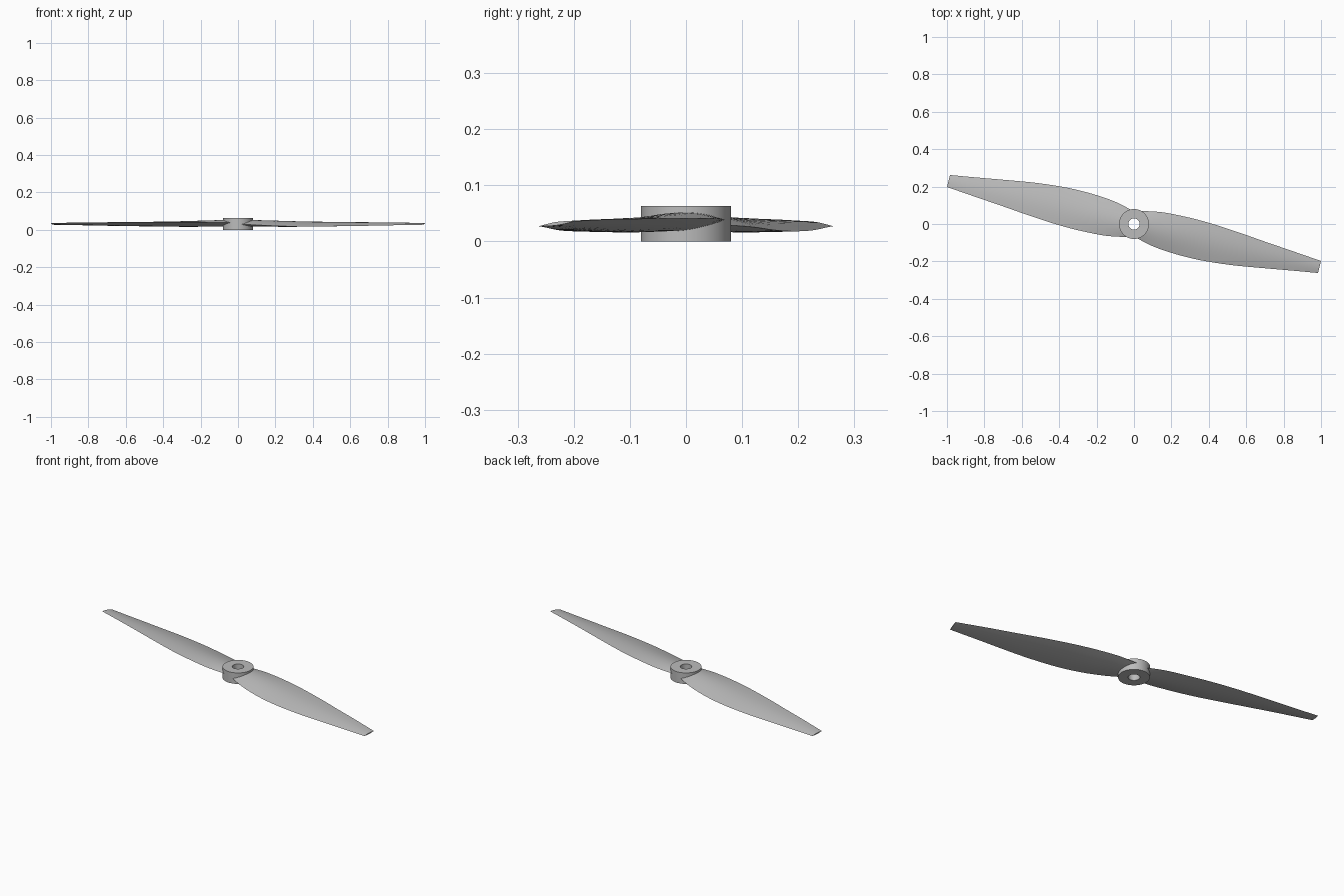
import bpy
import bmesh
import math

cube = bpy.data.objects.get("Cube")
if cube:
    bpy.data.objects.remove(cube, do_unlink=True)

HUB_R, BORE_R, HUB_H = 0.08, 0.03, 0.063
SWEEP = math.radians(-14)   # direction of the blade axis seen from above
CHORD, STEPS = 14, 5        # divisions across and between stations

grey = bpy.data.materials.new("light grey plastic")
grey.use_nodes = True
colour = (0.5, 0.5, 0.5, 1)
grey.diffuse_color = colour
grey.node_tree.nodes["Principled BSDF"].inputs["Base Color"].default_value = colour


def make_object(name, bm):
    bmesh.ops.recalc_face_normals(bm, faces=bm.faces)
    mesh = bpy.data.meshes.new(name)
    bm.to_mesh(mesh)
    bm.free()
    mesh.materials.append(grey)
    ob = bpy.data.objects.new(name, mesh)
    bpy.context.collection.objects.link(ob)
    return ob


def smooth(ob):
    bpy.ops.object.select_all(action="DESELECT")
    ob.select_set(True)
    bpy.context.view_layer.objects.active = ob
    bpy.ops.object.shade_smooth_by_angle(angle=math.radians(35))


def ring(bm, radius, z, n=64):
    return [bm.verts.new((radius * math.cos(2 * math.pi * i / n),
                          radius * math.sin(2 * math.pi * i / n), z))
            for i in range(n)]


def bridge(bm, a, b, closed=True):
    for i in range(len(a) if closed else len(a) - 1):
        j = (i + 1) % len(a)
        bm.faces.new((a[i], a[j], b[j], b[i]))


# Hub with a through bore
bm = bmesh.new()
loops = [ring(bm, r, z) for r, z in
         ((HUB_R, 0), (HUB_R, HUB_H), (BORE_R, HUB_H), (BORE_R, 0))]
for k in range(4):
    bridge(bm, loops[k], loops[(k + 1) % 4])
smooth(make_object("hub", bm))

# Cutter that keeps the blade roots out of the bore
bm = bmesh.new()
low, high = ring(bm, 0.05, -0.1), ring(bm, 0.05, 0.2)
bridge(bm, low, high)
bm.faces.new(low)
bm.faces.new(high)
cutter = make_object("bore_cutter", bm)
cutter.hide_render = True
cutter.hide_set(True)

# Blade stations: distance, trailing and leading edge, their heights, thickness
STATIONS = [
    (0.00, -0.06, 0.072, 0.03, 0.038, 0.034),
    (0.12, -0.09, 0.096, 0.026, 0.04, 0.032),
    (0.25, -0.102, 0.104, 0.02, 0.041, 0.028),
    (0.39, -0.102, 0.103, 0.018, 0.041, 0.022),
    (0.55, -0.088, 0.092, 0.019, 0.041, 0.017),
    (0.70, -0.066, 0.078, 0.021, 0.04, 0.013),
    (0.85, -0.042, 0.065, 0.024, 0.039, 0.009),
    (1.018, -0.016, 0.05, 0.027, 0.036, 0.006),
]


def spline(a, b, c, d, t):
    return b + 0.5 * t * (c - a + t * (2 * a - 5 * b + 4 * c - d
                                       + t * (3 * (b - c) + d - a)))


def blade_stations():
    last = len(STATIONS) - 1
    for k in range(last):
        near = [STATIONS[min(max(k + o, 0), last)] for o in (-1, 0, 1, 2)]
        for s in range(STEPS):
            yield [spline(*vals, s / STEPS) for vals in zip(*near)]
    yield STATIONS[last]


def section(bm, u, trail, lead, z_trail, z_lead, thick):
    points = []
    for i in range(2 * CHORD):
        top = i <= CHORD
        s = i / CHORD if top else 2 - i / CHORD
        bulge = thick * math.sin(math.pi * s) * (0.55 if top else -0.45)
        points.append(bm.verts.new((u, trail + s * (lead - trail),
                                    z_trail + s * (z_lead - z_trail) + bulge)))
    return points


def blade(name, angle):
    bm = bmesh.new()
    sections = [section(bm, *st) for st in blade_stations()]
    for a, b in zip(sections, sections[1:]):
        bridge(bm, a, b)
    bm.faces.new(sections[0])
    bm.faces.new(sections[-1])
    ob = make_object(name, bm)
    ob.rotation_euler.z = angle
    cut = ob.modifiers.new("bore", "BOOLEAN")
    cut.operation = "DIFFERENCE"
    cut.solver = "EXACT"
    cut.object = cutter
    smooth(ob)


blade("left_blade", SWEEP)
blade("right_blade", SWEEP + math.pi)
